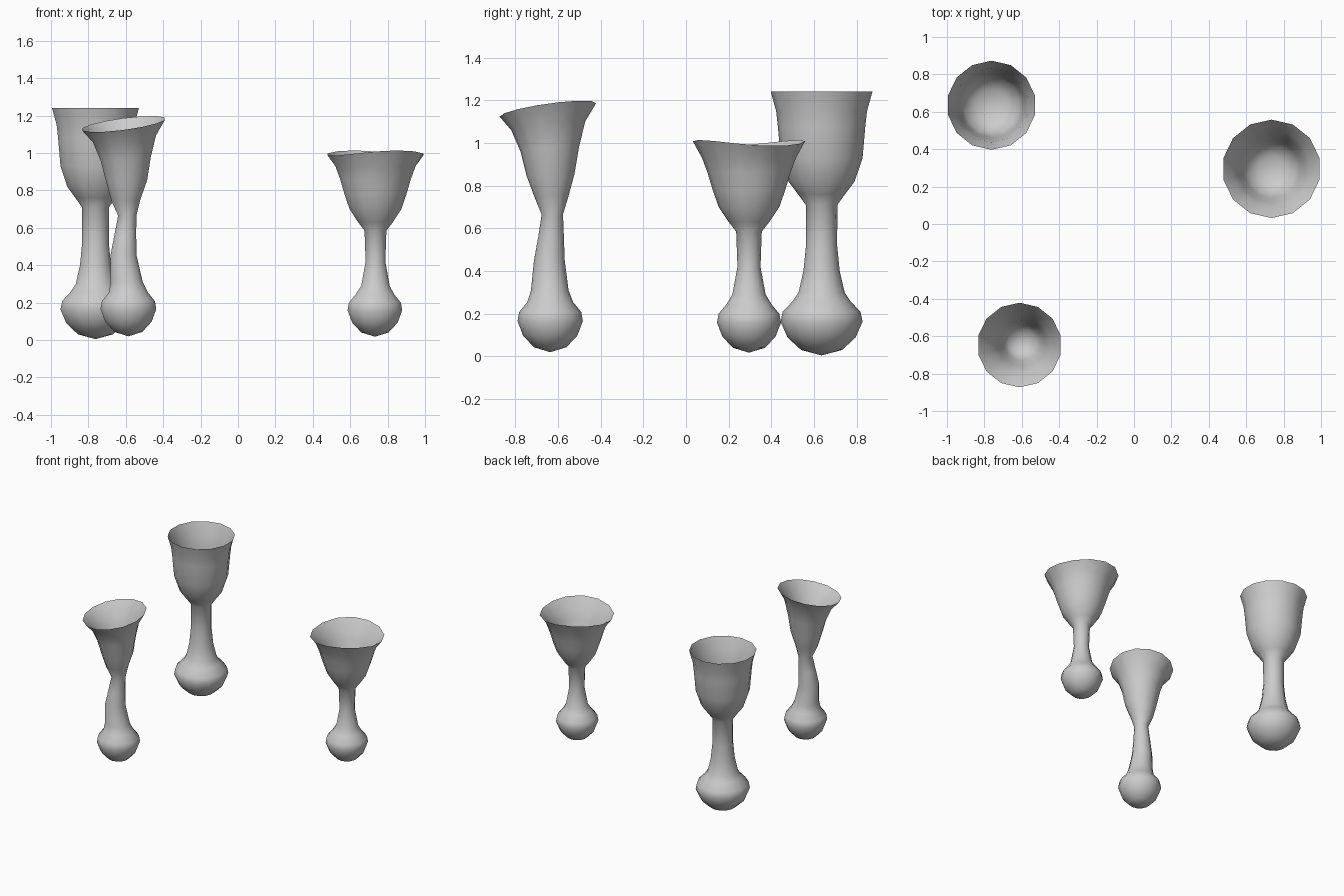
import bpy, bmesh
from math import sin, cos, pi, radians

if "Cube" in bpy.data.objects:
    bpy.data.objects.remove(bpy.data.objects["Cube"])

N = 14  # sides per ring


def goblet(name, rings, inner, rim_wave=0.0, wave_dir=0.0):
    """Lofted vessel. Each ring: (z, radius, x, y, slope_x, slope_y)."""
    bm = bmesh.new()
    rim_i = len(rings) - 1
    loft = []
    for i, (z, r, cx, cy, sx, sy) in enumerate(rings + inner):
        if r == 0:
            loft.append([bm.verts.new((cx, cy, z))])
            continue
        ring = []
        for k in range(N):
            a = 2 * pi * k / N + pi / 2
            dx, dy = r * cos(a), r * sin(a)
            dz = sx * dx + sy * dy
            if i == rim_i:
                dz += rim_wave * cos(2 * (a - wave_dir))
            ring.append(bm.verts.new((cx + dx, cy + dy, z + dz)))
        loft.append(ring)
    for a, b in zip(loft, loft[1:]):
        for k in range(N):
            j = (k + 1) % N
            if len(a) == 1:
                bm.faces.new((a[0], b[j], b[k]))
            elif len(b) == 1:
                bm.faces.new((a[k], a[j], b[0]))
            else:
                bm.faces.new((a[k], a[j], b[j], b[k]))
    me = bpy.data.meshes.new(name)
    bm.to_mesh(me)
    bm.free()
    ob = bpy.data.objects.new(name, me)
    bpy.context.collection.objects.link(ob)
    bpy.ops.object.select_all(action='DESELECT')
    ob.select_set(True)
    bpy.context.view_layer.objects.active = ob
    bpy.ops.object.shade_smooth_by_angle(angle=radians(60))
    return ob


def at(x, y, profile):
    # Straight profile of (z, radius) pairs around one axis
    return [(z, r, x, y, 0, 0) for z, r in profile]


def bulb(x, y, z0, r, h):
    # Rounded foot scaled from one shared profile
    shape = [(0, 0), (.10, .5), (.33, .83), (.62, 1), (.8, .95), (1, .7)]
    return at(x, y, [(z0 + h * z, r * k) for z, k in shape])


# Tall goblet, back left
x, y = -.762, .635
goblet("tall_goblet",
       bulb(x, y, .005, .192, .255)
       + at(x, y, [(.30, .108), (.40, .085), (.52, .073), (.71, .074), (.76, .11), (.82, .155),
                   (.93, .192), (1.08, .205), (1.15, .213), (1.24, .238)]),
       at(x, y, [(1.14, .198), (1.06, .185), (.94, .17), (.85, .15), (.80, .09), (.785, 0)]))

# Short goblet with a wavy rim, right
x, y = .735, .295
goblet("short_goblet",
       bulb(x - .003, y, .018, .15, .227)
       + at(x, y, [(.29, .078), (.42, .054), (.585, .06), (.63, .095), (.70, .142),
                   (.78, .17), (.86, .194), (.93, .22), (1.0, .263)]),
       at(x, y, [(.93, .21), (.86, .18), (.78, .155), (.71, .125), (.68, .07), (.67, 0)]),
       .014, radians(-63))

# Leaning goblet with a tilted rim, front left
goblet("leaning_goblet",
       bulb(-.586, -.636, .02, .153, .235)
       + [(.31, .088, -.595, -.638, 0, 0), (.45, .072, -.612, -.64, 0, 0),
          (.56, .06, -.603, -.632, 0, 0), (.665, .05, -.592, -.626, 0, 0),
          (.75, .08, -.6, -.63, .03, .03), (.85, .112, -.595, -.634, .05, .05),
          (.97, .137, -.6, -.638, .08, .08), (1.08, .173, -.607, -.645, .11, .12),
          (1.155, .226, -.612, -.647, .13, .14)],
       [(1.07, .16, -.607, -.645, .11, .12), (.97, .124, -.6, -.638, .08, .08),
        (.86, .10, -.6, -.63, .05, .05), (.80, .07, -.6, -.63, .03, .03),
        (.78, 0, -.6, -.63, 0, 0)])
